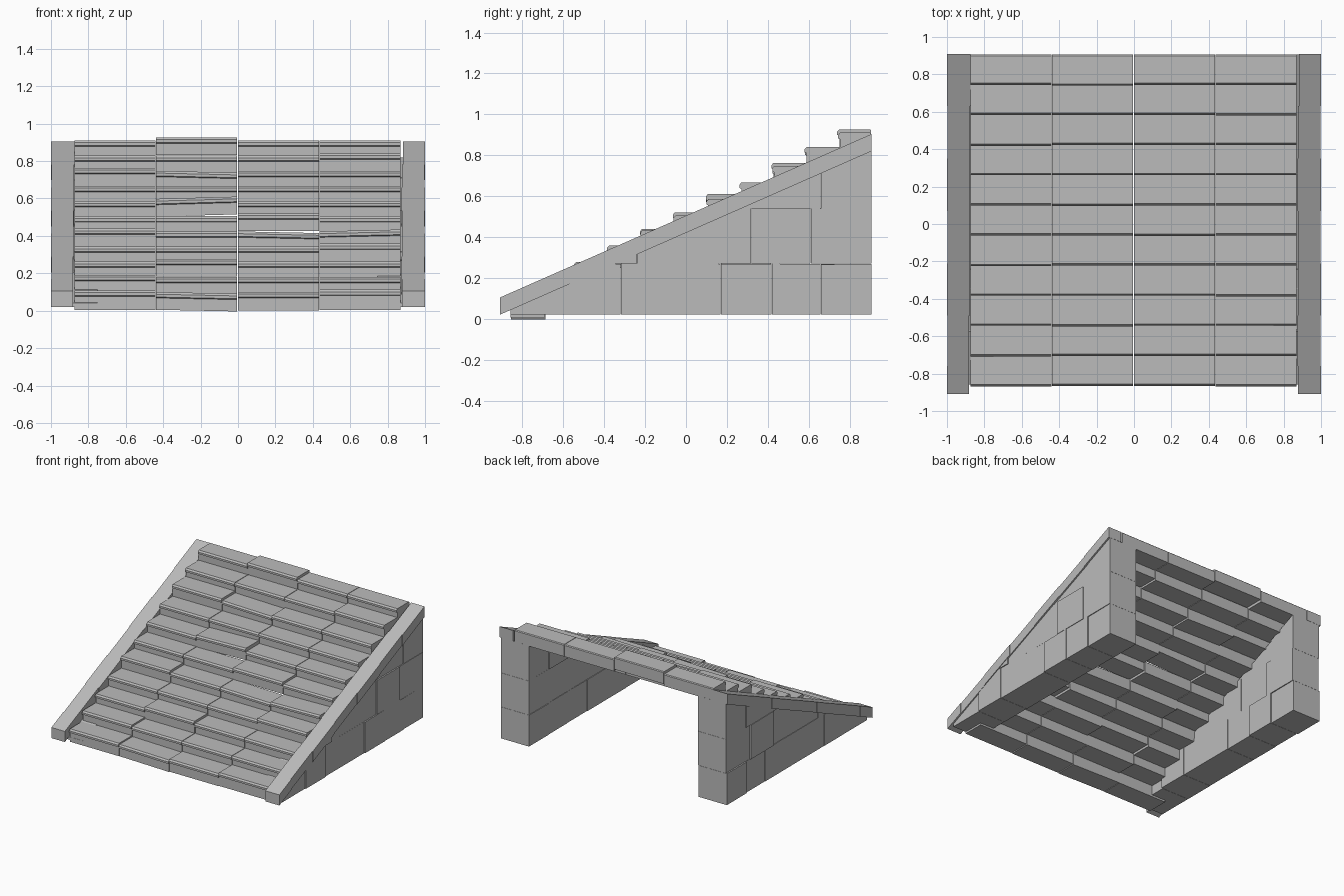
import bpy, bmesh, random
from mathutils import Vector

random.seed(4)
if "Cube" in bpy.data.objects:
    bpy.data.objects.remove(bpy.data.objects["Cube"])

stone = bpy.data.materials.new("grey_stone")
stone.use_nodes = True
stone.diffuse_color = (0.5, 0.5, 0.5, 1)
stone.node_tree.nodes["Principled BSDF"].inputs["Base Color"].default_value = (0.5, 0.5, 0.5, 1)

SLOPE = 0.44          # rise per unit of depth
FRONT, BACK = -0.91, 0.908
BASE = 0.02


def under_curb(y):
    return BASE + SLOPE * (y - FRONT)


def finish(bm, name):
    bmesh.ops.recalc_face_normals(bm, faces=bm.faces)
    mesh = bpy.data.meshes.new(name)
    bm.to_mesh(mesh)
    bm.free()
    mesh.materials.append(stone)
    obj = bpy.data.objects.new(name, mesh)
    bpy.context.collection.objects.link(obj)
    return obj


def prism(bm, profile, x0, x1, tilt=0.0):
    """Extrude a (y, z) profile along x; tilt lifts the far end."""
    a = [bm.verts.new((x0, y, z)) for y, z in profile]
    b = [bm.verts.new((x1, y, z + tilt)) for y, z in profile]
    bm.faces.new(a)
    bm.faces.new(b[::-1])
    for i in range(len(a)):
        j = (i + 1) % len(a)
        bm.faces.new((a[i], a[j], b[j], b[i]))


# Steps: four slabs per row, each with a small chamfered nosing
columns = [-0.875, -0.44, -0.003, 0.435, 0.872]
raised = {(0, 0): .008, (0, 3): .012, (1, 0): .01, (2, 1): .015, (3, 3): .015,
          (4, 0): .015, (5, 2): .015, (6, 1): .012, (8, 0): .015, (9, 3): .012, (10, 1): .017}
tilted = {(0, 1): -.009, (4, 2): -.009, (4, 3): .01, (6, 1): .012, (8, 1): -.01}
for row in range(11):
    bm = bmesh.new()
    for col in range(4):
        lift = raised.get((row, col), 0)
        front = -0.866 + 0.161 * row - lift * 0.25
        back = min(front + 0.178, 0.905)
        top = 0.1 + 0.081 * row + lift
        low = top - 0.095 - (0.005 if (row, col) == (0, 2) else lift if row == 0 else 0)
        nose = [(front + .01, low), (front + .01, top - .032), (front, top - .027),
                (front, top - .012), (front + .01, top), (back - .006, top),
                (back, top - .006), (back, low)]
        prism(bm, nose, columns[col] + .002, columns[col + 1] - .002,
              tilted.get((row, col), 0))
    finish(bm, f"step_{row + 1}")

# Sloping curbs, one run of stones on each side
curb_cuts = [FRONT, -0.76, -0.49, -0.21, 0.07, 0.35, 0.63, BACK]
for side, label in ((1, "left"), (-1, "right")):
    bm = bmesh.new()
    for i, (y0, y1) in enumerate(zip(curb_cuts, curb_cuts[1:])):
        outer = 1.0 if i % 2 == 0 else 0.996
        inner = 0.88 + random.uniform(-.006, .004)
        outline = [(y0, under_curb(y0)), (y1, under_curb(y1)),
                   (y1, under_curb(y1) + .084), (y0, under_curb(y0) + .084)]
        prism(bm, outline, side * inner, side * outer)
    finish(bm, f"{label}_curb")

# Side walls: three courses of blocks trimmed to the slope
courses = [
    (BASE, 0.27, [-0.86, -0.57, -0.32, 0.17, 0.42, 0.66, BACK]),
    (0.27, 0.54, [-0.4, -0.24, 0.32, 0.61, BACK]),
    (0.54, 0.84, [0.2, 0.25, 0.66, BACK]),
]
for side, label in ((1, "left"), (-1, "right")):
    wall = bmesh.new()
    for z0, z1, cuts in courses:
        for y0, y1 in zip(cuts, cuts[1:]):
            outer = random.uniform(.984, .996)
            inner = random.uniform(.735, .75)
            rise = random.uniform(-.004, .004)
            outline = [(y0 + .001, z0), (y1 - .001, z0), (y1 - .001, z1 - .001),
                       (y0 + .001, z1 - .001 + rise)]
            prism(wall, outline, side * inner, side * outer)
    cut = bmesh.ops.bisect_plane(
        wall, geom=wall.verts[:] + wall.edges[:] + wall.faces[:],
        plane_co=Vector((0, FRONT, BASE)), plane_no=Vector((0, -SLOPE, 1)), clear_outer=True)
    rim = [e for e in cut["geom_cut"] if isinstance(e, bmesh.types.BMEdge)]
    bmesh.ops.holes_fill(wall, edges=rim, sides=0)
    finish(wall, f"{label}_wall")
